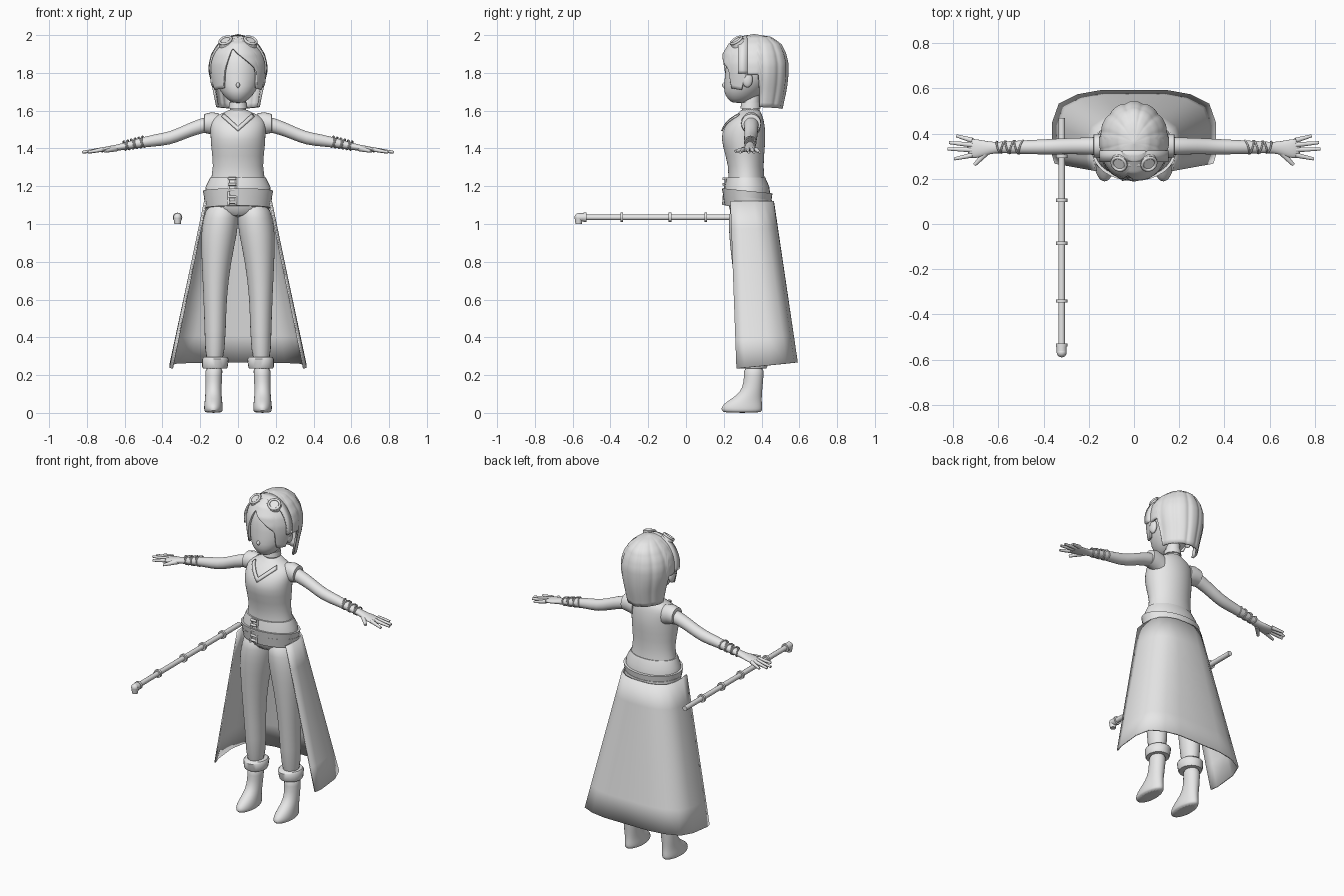
import bpy, bmesh, math
from mathutils import Vector

cube = bpy.data.objects.get("Cube")
if cube:
    bpy.data.objects.remove(cube)

grey = bpy.data.materials.new("plain_grey")
grey.use_nodes = True
grey.diffuse_color = (0.8, 0.8, 0.8, 1)
grey.node_tree.nodes["Principled BSDF"].inputs["Base Color"].default_value = grey.diffuse_color


def finish(name, bm, sub=0, mirror=False, thick=0, angle=50):
    """Turn a bmesh into a smooth object with the usual modifiers."""
    bmesh.ops.recalc_face_normals(bm, faces=bm.faces)
    mesh = bpy.data.meshes.new(name)
    bm.to_mesh(mesh)
    bm.free()
    obj = bpy.data.objects.new(name, mesh)
    bpy.context.collection.objects.link(obj)
    mesh.materials.append(grey)
    bpy.ops.object.select_all(action="DESELECT")
    obj.select_set(True)
    bpy.context.view_layer.objects.active = obj
    bpy.ops.object.shade_smooth_by_angle(angle=math.radians(angle))
    if thick:
        solid = obj.modifiers.new("thickness", "SOLIDIFY")
        solid.thickness, solid.offset = thick, 0
    if sub:
        obj.modifiers.new("smooth", "SUBSURF").levels = sub
        obj.modifiers["smooth"].render_levels = sub
    if mirror:
        obj.modifiers.new("mirror", "MIRROR").use_clip = False
    return obj


def skin(bm, rows, closed=True):
    """Join equal rows of points with quads."""
    rows = [[bm.verts.new(p) for p in row] for row in rows]
    count = len(rows[0])
    for low, high in zip(rows, rows[1:]):
        for i in range(count if closed else count - 1):
            j = (i + 1) % count
            bm.faces.new((low[i], low[j], high[j], high[i]))
    return rows


def loft(name, rings, axis="Z", seg=20, sub=1, mirror=False, tilt=0):
    """Rings: place on axis, side centre, side radius, lower and upper limit across."""
    rows = []
    for at, centre, radius, low, high in rings:
        row = []
        for i in range(seg):
            a = math.tau * i / seg
            u = centre + radius * math.sin(a)
            v = (low + high) / 2 - (high - low) / 2 * math.cos(a)
            row.append((u, v, at + tilt * (v - 0.33)) if axis == "Z" else (at, u, v))
        rows.append(row)
    bm = bmesh.new()
    rows = skin(bm, rows)
    bm.faces.new(rows[0])
    bm.faces.new(rows[-1])
    return finish(name, bm, sub, mirror)


def tube(name, start, end, r1, r2, mirror=False, sub=0, seg=16):
    start, end = Vector(start), Vector(end)
    axis = end - start
    bm = bmesh.new()
    bmesh.ops.create_cone(bm, cap_ends=True, segments=seg, radius1=r1, radius2=r2, depth=axis.length)
    turn = axis.to_track_quat("Z", "Y").to_matrix()
    for v in bm.verts:
        v.co = turn @ v.co + (start + end) / 2
    return finish(name, bm, sub, mirror)


def ball(name, centre, size, mirror=False):
    bm = bmesh.new()
    bmesh.ops.create_uvsphere(bm, u_segments=20, v_segments=12, radius=1)
    for v in bm.verts:
        v.co = Vector(centre) + v.co * Vector(size)
    return finish(name, bm, mirror=mirror)


def torus(name, centre, normal, big, small, mirror=False, squash=1):
    turn = Vector(normal).to_track_quat("Z", "Y").to_matrix()
    rows = []
    for i in range(25):
        a = math.tau * i / 24
        row = []
        for j in range(8):
            b = math.tau * j / 8
            r = big + small * math.cos(b)
            row.append(Vector(centre) + turn @ Vector((r * math.cos(a), r * math.sin(a) * squash, small * math.sin(b))))
        rows.append(row)
    bm = bmesh.new()
    skin(bm, rows)
    bmesh.ops.remove_doubles(bm, verts=bm.verts, dist=0.0001)
    return finish(name, bm, mirror=mirror)


def lookup(table, key):
    """Linear interpolation in a sorted table of tuples."""
    for a, b in zip(table, table[1:]):
        if a[0] <= key <= b[0]:
            t = (key - a[0]) / (b[0] - a[0])
            return [p + (q - p) * t for p, q in zip(a[1:], b[1:])]
    return list(table[-1][1:])


# Torso, neck and choker
torso = loft("torso", [(1.03, 0, .13, .24, .43), (1.1, 0, .165, .22, .44), (1.22, 0, .15, .22, .42),
    (1.3, 0, .128, .228, .408), (1.42, 0, .146, .19, .42), (1.48, 0, .146, .185, .422), (1.54, 0, .15, .22, .415),
    (1.575, 0, .12, .26, .405), (1.59, 0, .07, .28, .395), (1.61, 0, .045, .295, .39)], seg=24)
loft("neck", [(1.56, 0, .045, .29, .39), (1.63, 0, .042, .3, .39), (1.72, 0, .042, .3, .39)])
loft("choker", [(1.612, 0, .05, .288, .395), (1.642, 0, .047, .292, .393)], sub=0)

# V collar laid on the chest
bm = bmesh.new()
rows = []
for i in range(-10, 11):
    t = abs(i) / 10
    x = 0.085 * i / 10
    rows.append([(x, 0, 1.49 + .075 * t), (x * .85, 0, 1.515 + .065 * t)])
skin(bm, rows, closed=False)
collar = finish("collar", bm)
wrap = collar.modifiers.new("lay", "SHRINKWRAP")
wrap.target, wrap.wrap_method, wrap.offset = torso, "PROJECT", 0.004
wrap.use_project_y = True
collar.modifiers.new("thickness", "SOLIDIFY").thickness = 0.008

# Layered belt with laces
loft("belt_upper", [(1.165, 0, .175, .2, .445), (1.2, 0, .17, .205, .44), (1.245, 0, .148, .215, .42)], seg=32, sub=0)
loft("belt_middle", [(1.12, 0, .175, .2, .45), (1.175, 0, .186, .19, .458)], seg=32, sub=0, tilt=-.1)
loft("belt_lower", [(1.085, 0, .172, .205, .46), (1.14, 0, .181, .195, .456)], seg=32, sub=0, tilt=-.1)
for z in (1.115, 1.145, 1.18, 1.21, 1.24):
    tube("lace", (-.05, .2, z), (-.01, .2, z), .008, .008, seg=8)
for x in (-.05, -.01):
    tube("lace_edge", (x, .196, 1.1), (x, .212, 1.245), .006, .006, seg=8)

# Legs, cuffs and boots
loft("leg", [(.22, .125, .048, .3, .41), (.45, .12, .058, .28, .42), (.6, .122, .061, .265, .41),
    (.8, .115, .078, .242, .42), (.95, .101, .098, .225, .445), (1.03, .09, .094, .225, .45),
    (1.12, .08, .08, .235, .44)], mirror=True)
loft("cuff", [(.235, .122, .064, .285, .425), (.245, .122, .068, .28, .43), (.285, .12, .071, .275, .435),
    (.295, .12, .064, .285, .425)], sub=0, mirror=True)
loft("boot", [(0, .13, .043, .2, .395), (.012, .13, .05, .185, .405), (.035, .13, .05, .187, .405),
    (.06, .13, .047, .215, .402), (.09, .13, .044, .265, .402), (.13, .13, .043, .3, .405),
    (.2, .128, .045, .308, .412), (.25, .126, .047, .305, .412)], mirror=True)

# Open coat skirt
top = [(.168, .235), (.176, .29), (.174, .36), (.155, .41), (.11, .445), (.06, .46), (0, .462)]
hem = [(.348, .268), (.36, .31), (.36, .445), (.33, .53), (.25, .57), (.15, .588), (0, .588)]
rows = []
for k in range(7):
    t = k / 6
    half = []
    for (x0, y0), (x1, y1) in zip(top, hem):
        z = .235 + .1 * (y1 - .27)
        half.append((x0 + (x1 - x0) * t, y0 + (y1 - y0) * t, 1.12 + (z - 1.12) * t))
    rows.append(half + [(-x, y, z) for x, y, z in half[-2::-1]])
bm = bmesh.new()
skin(bm, rows, closed=False)
finish("coat_skirt", bm, thick=.008)

# Arms, sleeves, hands and wrist wraps
loft("arm", [(.12, .345, .045, 1.49, 1.58), (.2, .345, .038, 1.48, 1.56), (.28, .345, .036, 1.45, 1.526),
    (.36, .342, .035, 1.417, 1.488), (.45, .34, .032, 1.41, 1.474), (.54, .34, .028, 1.4, 1.45),
    (.62, .338, .023, 1.39, 1.425), (.66, .335, .034, 1.385, 1.417), (.7, .333, .043, 1.38, 1.41),
    (.74, .335, .045, 1.378, 1.4)], "X", mirror=True)
loft("sleeve", [(.1, .345, .05, 1.46, 1.585), (.14, .345, .053, 1.475, 1.592), (.178, .345, .051, 1.482, 1.582),
    (.18, .345, .04, 1.49, 1.575)], "X", sub=0, mirror=True)
for y, tip_x, tip_y in ((.37, .785, .39), (.35, .818, .36), (.328, .825, .332), (.305, .795, .288)):
    tube("finger", (.715, y, 1.395), (tip_x, tip_y, 1.38), .012, .007, True, seg=10)
tube("thumb", (.645, .325, 1.4), (.705, .262, 1.385), .016, .008, True, seg=10)
for i in range(6):
    x = .5 + .02 * i
    torus("wrist_wrap", (x, .34, 1.435 - .2 * (x - .5)), (1, .3 * (-1) ** i, -.2), .031 - .001 * i, .004, True, .95)

# Head, nose and ears
loft("head", [(1.64, 0, .025, .245, .31), (1.66, 0, .06, .222, .36), (1.7, 0, .094, .196, .41),
    (1.76, 0, .122, .204, .46), (1.85, 0, .132, .208, .5), (1.93, 0, .105, .235, .49),
    (1.97, 0, .05, .3, .43)], seg=24)
ball("nose", (0, .203, 1.735), (.01, .012, .014))
ball("ear", (.13, .325, 1.765), (.016, .028, .042), True)

# Bobbed hair: outline by height, hem by angle from the front
outline = [(1.6, .112, .21, .503), (1.7, .128, .198, .525), (1.75, .14, .194, .533), (1.8, .149, .192, .537),
    (1.85, .149, .19, .537), (1.9, .136, .2, .525), (1.95, .103, .23, .5), (1.985, .06, .285, .45), (2, 0, .36, .36)]
hem_line = [(-180, 1.61), (-102, 1.62), (-96, 1.79), (-74, 1.79), (-66, 1.71), (-32, 1.72), (-28, 1.8), (-14, 1.93),
    (0, 1.9), (20, 1.86), (38, 1.82), (44, 1.72), (66, 1.71), (74, 1.79), (96, 1.79), (102, 1.62), (180, 1.61)]
rows = []
for k in range(25):
    row = []
    for i in range(120):
        deg = 3 * i - 180
        a = math.radians(deg)
        bottom = lookup(hem_line, deg)[0]
        z = bottom + (1.999 - bottom) * math.sin(math.pi / 2 * k / 24)
        rx, front, back = lookup(outline, z)
        groove = 1 - .035 * abs(math.sin(a * 6)) ** 6 * (abs(deg) > 75)
        row.append((rx * math.sin(a) * groove, (front + back) / 2 - (back - front) / 2 * math.cos(a) * groove, z))
    rows.append(row)
bm = bmesh.new()
rows = skin(bm, rows)
bm.faces.new(rows[-1])
finish("hair", bm, thick=.012)

# Goggles pushed up on the head
rows = []
for i in range(33):
    a = math.radians(-100 + 200 * i / 32)
    rows.append([(.148 * math.sin(a), y, 1.825 + h * math.cos(a)) for y, h in ((.275, .157), (.325, .172))])
bm = bmesh.new()
skin(bm, rows, closed=False)
finish("goggle_strap", bm, thick=.009)
gaze = Vector((.3, -.5, .8)).normalized()
lens = Vector((.063, .272, 1.963))
tube("goggle_cup", lens - gaze * .015, lens + gaze * .012, .042, .034, True, seg=24)
torus("goggle_rim", lens + gaze * .012, gaze, .032, .007, True)
tube("goggle_bridge", (-.04, .262, 1.968), (.04, .262, 1.968), .008, .008)

# Pipe staff with rings and an elbow end
sx, sz = -.32, 1.035
tube("staff_pipe", (sx, -.56, sz), (sx, .47, sz), .015, .015)
for y in (-.535, -.34, -.085, .105, .3):
    tube("staff_ring", (sx, y - .007, sz), (sx, y + .007, sz), .025, .025)
tube("staff_elbow_arm", (sx, -.57, sz), (sx, -.54, sz), .022, .022)
ball("staff_elbow", (sx, -.568, sz), (.022, .022, .023))
tube("staff_elbow_mouth", (sx, -.568, 1), (sx, -.568, sz), .017, .022)
